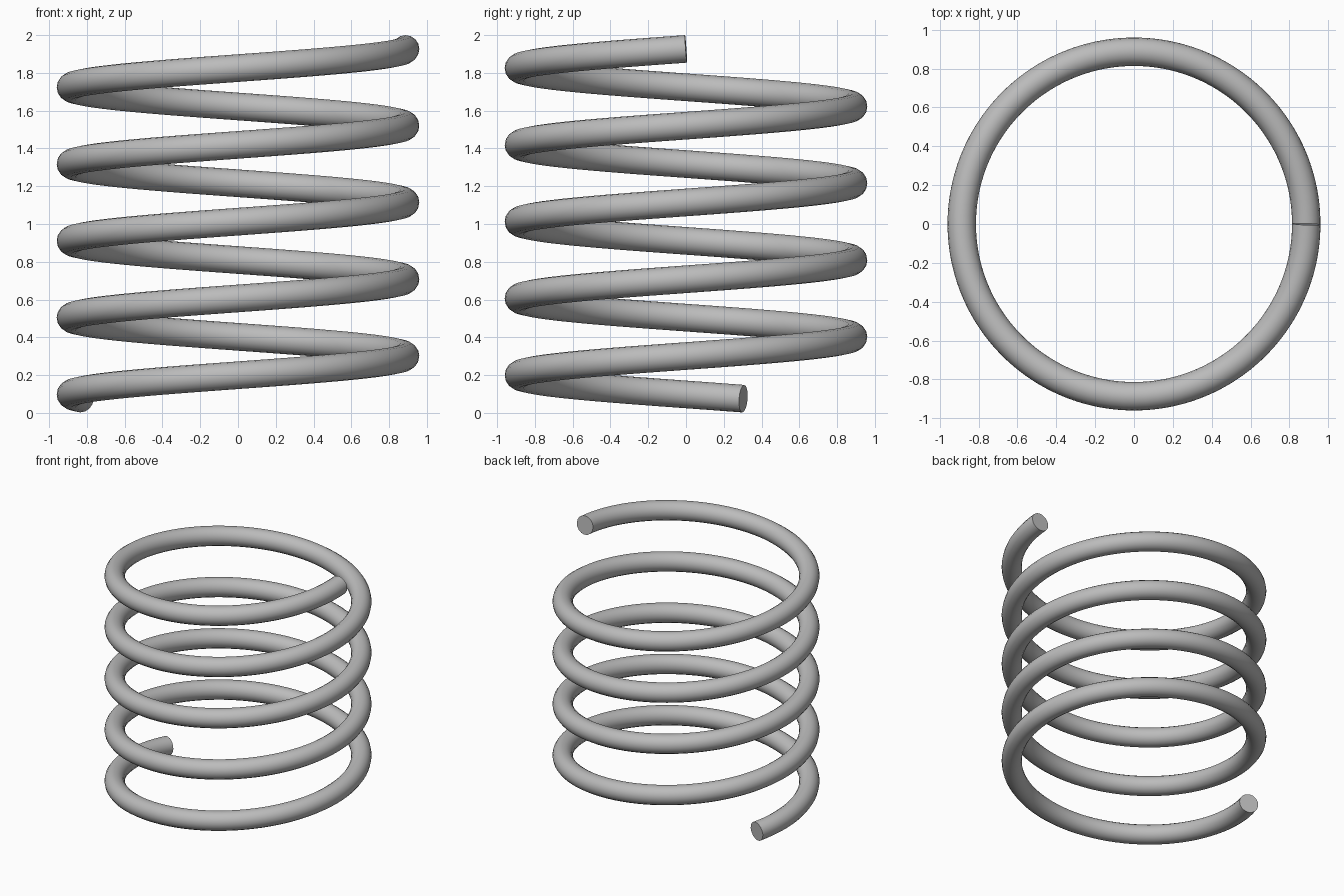
import bpy
from math import cos, sin, radians, tau

cube = bpy.data.objects.get("Cube")
if cube:
    bpy.data.objects.remove(cube, do_unlink=True)

COIL_RADIUS = 0.887
WIRE_RADIUS = 0.073
PITCH = 0.4065
TOP_Z = 2.0 - WIRE_RADIUS
START, END = radians(160), 5 * tau
STEPS = 440

# Plain grey metal
steel = bpy.data.materials.new("grey steel")
steel.use_nodes = True
grey = (0.5, 0.5, 0.5, 1)
steel.diffuse_color = grey
steel.node_tree.nodes["Principled BSDF"].inputs["Base Color"].default_value = grey

# Helical centre line, rising counter-clockwise, with a round section
curve = bpy.data.curves.new("spring_coil", "CURVE")
curve.dimensions = "3D"
curve.twist_mode = "Z_UP"
curve.bevel_depth = WIRE_RADIUS
curve.bevel_resolution = 6
curve.use_fill_caps = True
path = curve.splines.new("POLY")
path.points.add(STEPS)
for i, point in enumerate(path.points):
    a = START + (END - START) * i / STEPS
    z = TOP_Z - PITCH * (END - a) / tau
    point.co = (COIL_RADIUS * cos(a), COIL_RADIUS * sin(a), z, 1)
curve.materials.append(steel)

coil = bpy.data.objects.new("spring_coil", curve)
bpy.context.collection.objects.link(coil)

# Turn into a mesh, smooth along the wire and sharp at the cut ends
bpy.ops.object.select_all(action="DESELECT")
coil.select_set(True)
bpy.context.view_layer.objects.active = coil
bpy.ops.object.convert(target="MESH")
bpy.ops.object.shade_smooth_by_angle(angle=radians(40))
